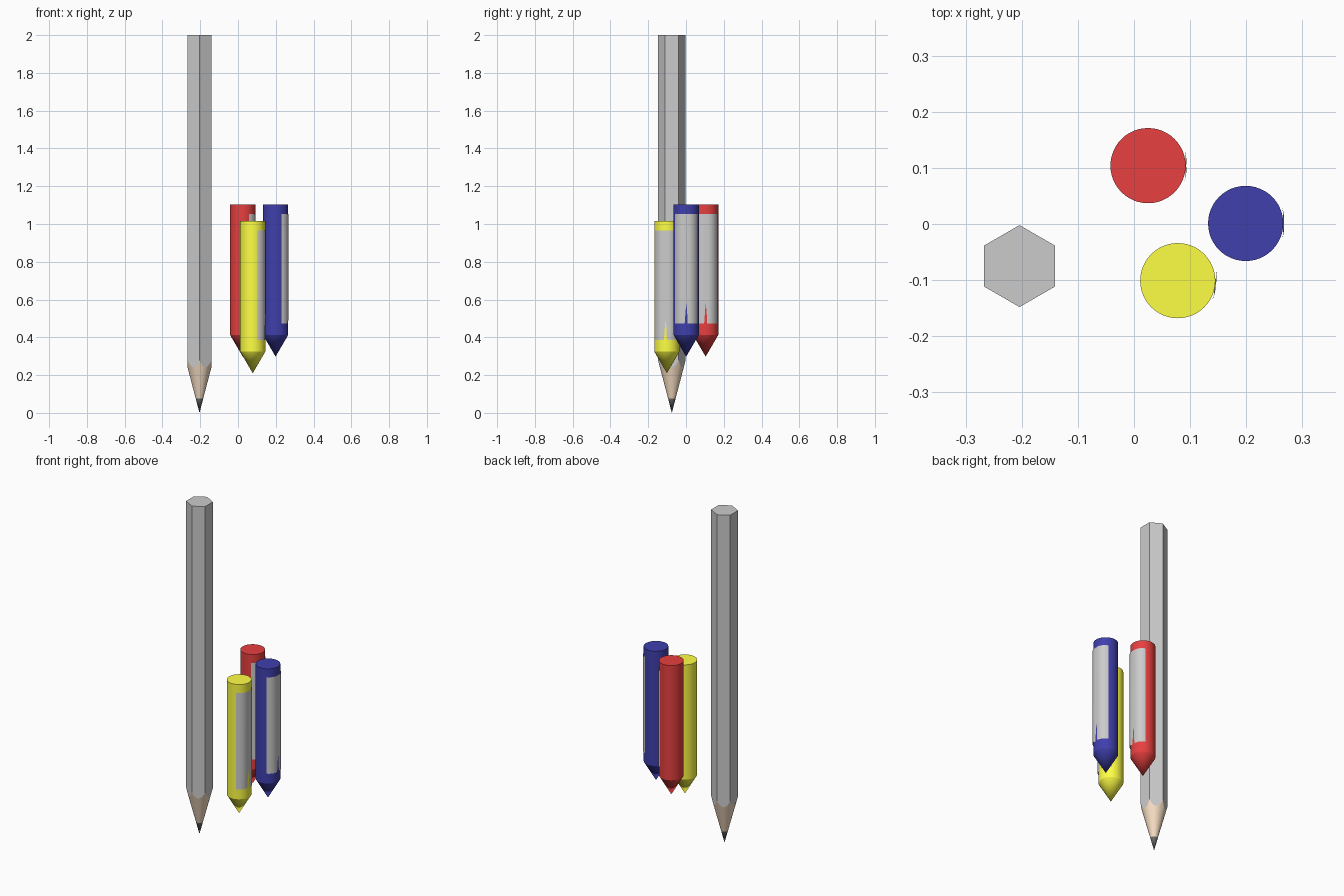
import bpy
import bmesh
from math import sin, cos, pi, radians

if "Cube" in bpy.data.objects:
    bpy.data.objects.remove(bpy.data.objects["Cube"])


def material(name, rgb):
    m = bpy.data.materials.new(name)
    m.diffuse_color = (*rgb, 1)
    m.use_nodes = True
    m.node_tree.nodes["Principled BSDF"].inputs["Base Color"].default_value = m.diffuse_color
    return m


def finish(name, bm, loc, mats=(), smooth=True):
    bmesh.ops.recalc_face_normals(bm, faces=bm.faces)
    mesh = bpy.data.meshes.new(name)
    bm.to_mesh(mesh)
    bm.free()
    for m in mats:
        mesh.materials.append(m)
    ob = bpy.data.objects.new(name, mesh)
    bpy.context.collection.objects.link(ob)
    ob.location = loc
    if smooth:
        bpy.ops.object.select_all(action='DESELECT')
        ob.select_set(True)
        bpy.context.view_layer.objects.active = ob
        bpy.ops.object.shade_smooth_by_angle(angle=radians(25))
    return ob


def lathe_rings(bm, rings):
    """Bridge equal-length closed rings of vertices."""
    for a, b in zip(rings, rings[1:]):
        n = len(a)
        for i in range(n):
            bm.faces.new((a[i], a[(i + 1) % n], b[(i + 1) % n], b[i]))


# Pencil: the sharpened cone meets the hexagon in a scalloped edge
HEX_R, TOP, SLOPE, STEPS = 0.073, 2.0, 0.262, 8
N = 6 * STEPS
LOC = (-0.204, -0.075, 0)


def hex_radius(i):
    a = (i % STEPS) / STEPS * pi / 3 - pi / 6
    return HEX_R * cos(pi / 6) / cos(a)


def circle_point(i, r, z):
    a = pi / 2 + 2 * pi * i / N
    return (r * cos(a), r * sin(a), z)


def scallop(i):
    r = hex_radius(i)
    return circle_point(i, r, r / SLOPE)


# Hexagonal body
bm = bmesh.new()
low = [bm.verts.new(scallop(i)) for i in range(N)]
high = [bm.verts.new(circle_point(i * STEPS, HEX_R, TOP)) for i in range(6)]
for k in range(6):
    edge = [low[(k * STEPS + j) % N] for j in range(STEPS + 1)]
    bm.faces.new(edge + [high[(k + 1) % 6], high[k]])
bm.faces.new(high)
finish("pencil_body", bm, LOC, smooth=False)

# Bare wood cone
bm = bmesh.new()
lead_z = 0.075
lathe_rings(bm, [
    [bm.verts.new(circle_point(i, lead_z * SLOPE, lead_z)) for i in range(N)],
    [bm.verts.new(scallop(i)) for i in range(N)]])
finish("pencil_wood", bm, LOC, [material("wood", (0.92, 0.72, 0.54))])

# Lead point
bm = bmesh.new()
ring = [bm.verts.new(circle_point(i, lead_z * SLOPE, lead_z)) for i in range(N)]
tip = bm.verts.new((0, 0, 0))
for i in range(N):
    bm.faces.new((ring[i], ring[(i + 1) % N], tip))
finish("pencil_lead", bm, LOC, [material("graphite", (0.15, 0.15, 0.15))])

# Crayons: cylinder with a conical point, plus a wrap-around paper label
R = 0.067


def crayon(color, rgb, x, y, z, turn=0):
    bm = bmesh.new()
    bottom, top = ([bm.verts.new(circle_point(i, R, h)) for i in range(N)]
                   for h in (0.115, 0.805))
    lathe_rings(bm, [bottom, top])
    bm.faces.new(top)
    tip = bm.verts.new((0, 0, 0))
    for i in range(N):
        bm.faces.new((bottom[i], bottom[(i + 1) % N], tip))
    finish(color + "_crayon", bm, (x, y, z), [material(color, rgb)])

    # Label stands slightly proud; its lower middle sinks into the crayon
    bm = bmesh.new()
    cols, half = 16, radians(62)
    rows = []
    for h, dip in ((0.175, 0.003), (0.33, 0), (0.755, 0)):
        row = []
        for i in range(cols + 1):
            t = 2 * i / cols - 1
            r = R + 0.001 + 0.003 * sin(pi * abs(t)) - dip * max(0, 1 - 3 * abs(t))
            a = t * half
            row.append(bm.verts.new((r * cos(a), r * sin(a), h)))
        rows.append(row)
    for a, b in zip(rows, rows[1:]):
        for i in range(cols):
            bm.faces.new((a[i], a[i + 1], b[i + 1], b[i]))
    label = finish(color + "_label", bm, (x, y, z))
    label.rotation_euler.z = radians(turn)


crayon("red", (0.8, 0.05, 0.05), 0.025, 0.104, 0.298)
crayon("blue", (0.05, 0.05, 0.42), 0.199, 0.001, 0.298)
crayon("yellow", (1.0, 1.0, 0.06), 0.078, -0.101, 0.21, -7)
